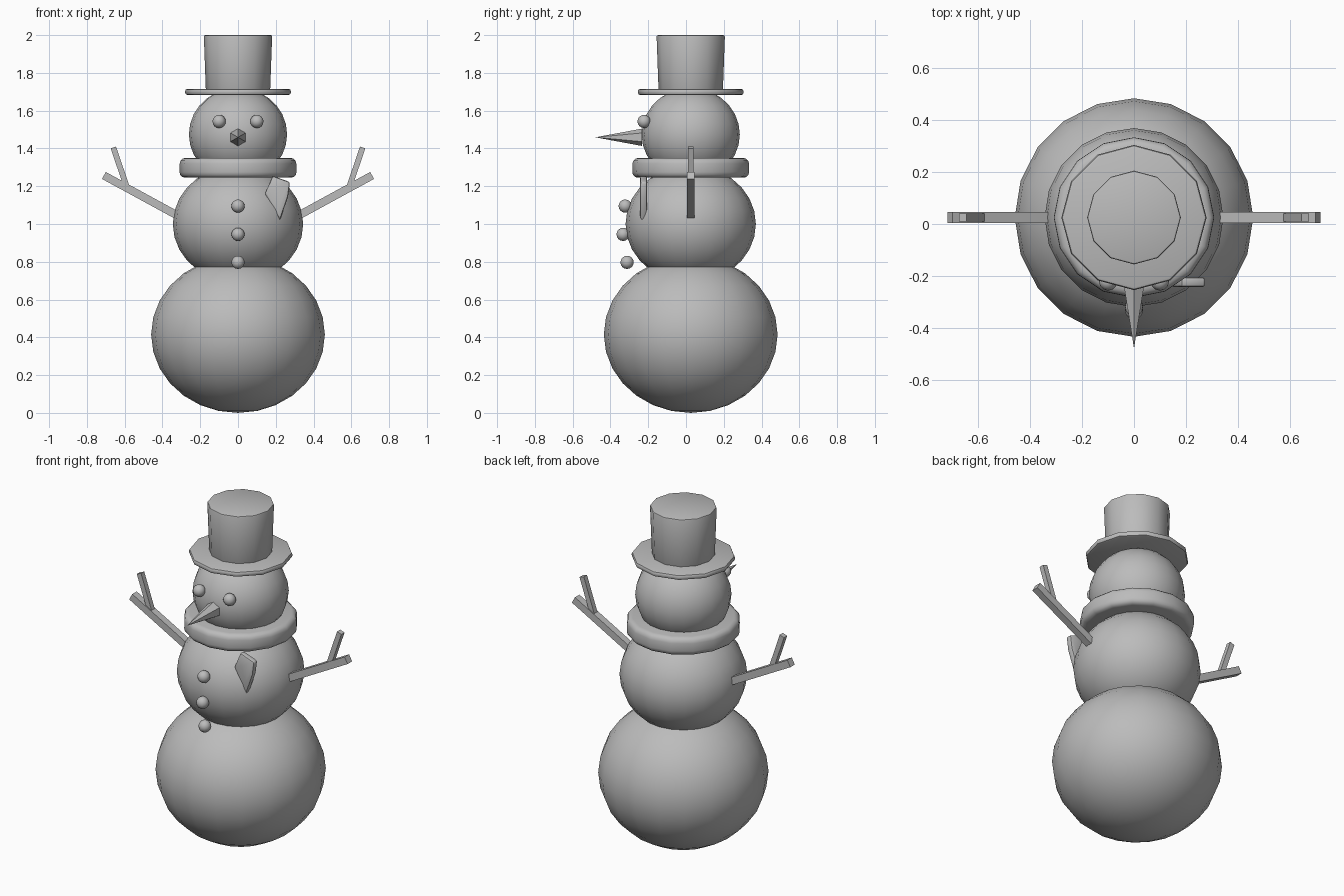
import bpy, bmesh, math
from mathutils import Vector

if "Cube" in bpy.data.objects:
    bpy.data.objects.remove(bpy.data.objects["Cube"], do_unlink=True)

CY = 0.025  # depth of the figure's central axis

grey = bpy.data.materials.new("plain_grey")
grey.use_nodes = True
grey.diffuse_color = (0.5, 0.5, 0.5, 1)
grey.node_tree.nodes["Principled BSDF"].inputs["Base Color"].default_value = (0.5, 0.5, 0.5, 1)


def finish(name, bevel=0, segments=2, angle=40):
    """Name, colour, bevel and shade the active object."""
    ob = bpy.context.object
    ob.name = ob.data.name = name
    ob.data.materials.append(grey)
    if bevel:
        mod = ob.modifiers.new("Bevel", 'BEVEL')
        mod.width, mod.segments = bevel, segments
        mod.limit_method, mod.angle_limit = 'ANGLE', math.radians(50)
        bpy.ops.object.modifier_apply(modifier="Bevel")
    if angle:
        bpy.ops.object.shade_smooth_by_angle(angle=math.radians(angle))
    return ob


def ball(name, loc, radius, squash=1, segs=20, rings=14):
    bpy.ops.mesh.primitive_uv_sphere_add(segments=segs, ring_count=rings, radius=radius, location=loc)
    bpy.context.object.scale.z = squash
    bpy.ops.object.transform_apply(location=False, rotation=False, scale=True)
    return finish(name)


def drum(name, z0, z1, r0, r1, sides, bevel, segments=2):
    bpy.ops.mesh.primitive_cone_add(vertices=sides, radius1=r0, radius2=r1, depth=z1 - z0,
                                    location=(0, CY, (z0 + z1) / 2))
    return finish(name, bevel, segments)


def stick(name, a, b, thick):
    """Square bar between two points in the x-z plane."""
    a, b = Vector((a[0], CY, a[1])), Vector((b[0], CY, b[1]))
    d = b - a
    bpy.ops.mesh.primitive_cube_add(size=1, location=(a + b) / 2)
    ob = bpy.context.object
    ob.scale = (d.length, thick, thick)
    ob.rotation_euler.y = -math.atan2(d.z, d.x)
    return finish(name, angle=0)


# Stacked snow body
ball("lower_body", (0, CY, 0.415), 0.46, 0.902)
ball("middle_body", (0, CY, 1.0), 0.345, 0.9)
ball("head", (0, CY, 1.474), 0.26, 0.95)

# Scarf ring and hat
drum("scarf", 1.245, 1.35, 0.31, 0.308, 16, 0.03, 3)
drum("hat_brim", 1.683, 1.715, 0.28, 0.28, 12, 0.012)
drum("hat_crown", 1.70, 2.0, 0.17, 0.181, 12, 0.008)

# Eyes and buttons
for side, x in (("left", 0.1), ("right", -0.1)):
    ball(side + "_eye", (x, -0.222, 1.543), 0.035, segs=12, rings=8)
for i, (y, z) in enumerate(((-0.322, 1.095), (-0.333, 0.945), (-0.312, 0.797))):
    ball("button_%d" % (i + 1), (0, y, z), 0.035, segs=12, rings=8)

# Nose cone pointing forward
bpy.ops.mesh.primitive_cone_add(vertices=6, radius1=0.046, radius2=0, depth=0.248,
                                location=(0, -0.356, 1.459), rotation=(math.pi / 2, 0, 0))
finish("nose", angle=0)

# Twig arms, each with one branch
for side, s in (("left", 1), ("right", -1)):
    stick(side + "_arm", (s * 0.33, 1.05), (s * 0.71, 1.257), 0.042)
    stick(side + "_twig", (s * 0.59, 1.20), (s * 0.66, 1.405), 0.03)

# Hanging scarf end: extruded tapered outline
outline = [(0.183, 1.255), (0.275, 1.222), (0.265, 1.145), (0.222, 1.02), (0.2, 1.06), (0.143, 1.16)]
bm = bmesh.new()
face = bm.faces.new([bm.verts.new((x, -0.243, z)) for x, z in outline])
ext = bmesh.ops.extrude_face_region(bm, geom=[face])
for v in ext["geom"]:
    if isinstance(v, bmesh.types.BMVert):
        v.co.y += 0.037
bmesh.ops.recalc_face_normals(bm, faces=bm.faces)
mesh = bpy.data.meshes.new("scarf_end")
bm.to_mesh(mesh)
bm.free()
tail = bpy.data.objects.new("scarf_end", mesh)
bpy.context.collection.objects.link(tail)
bpy.ops.object.select_all(action='DESELECT')
tail.select_set(True)
bpy.context.view_layer.objects.active = tail
finish("scarf_end", 0.01)
